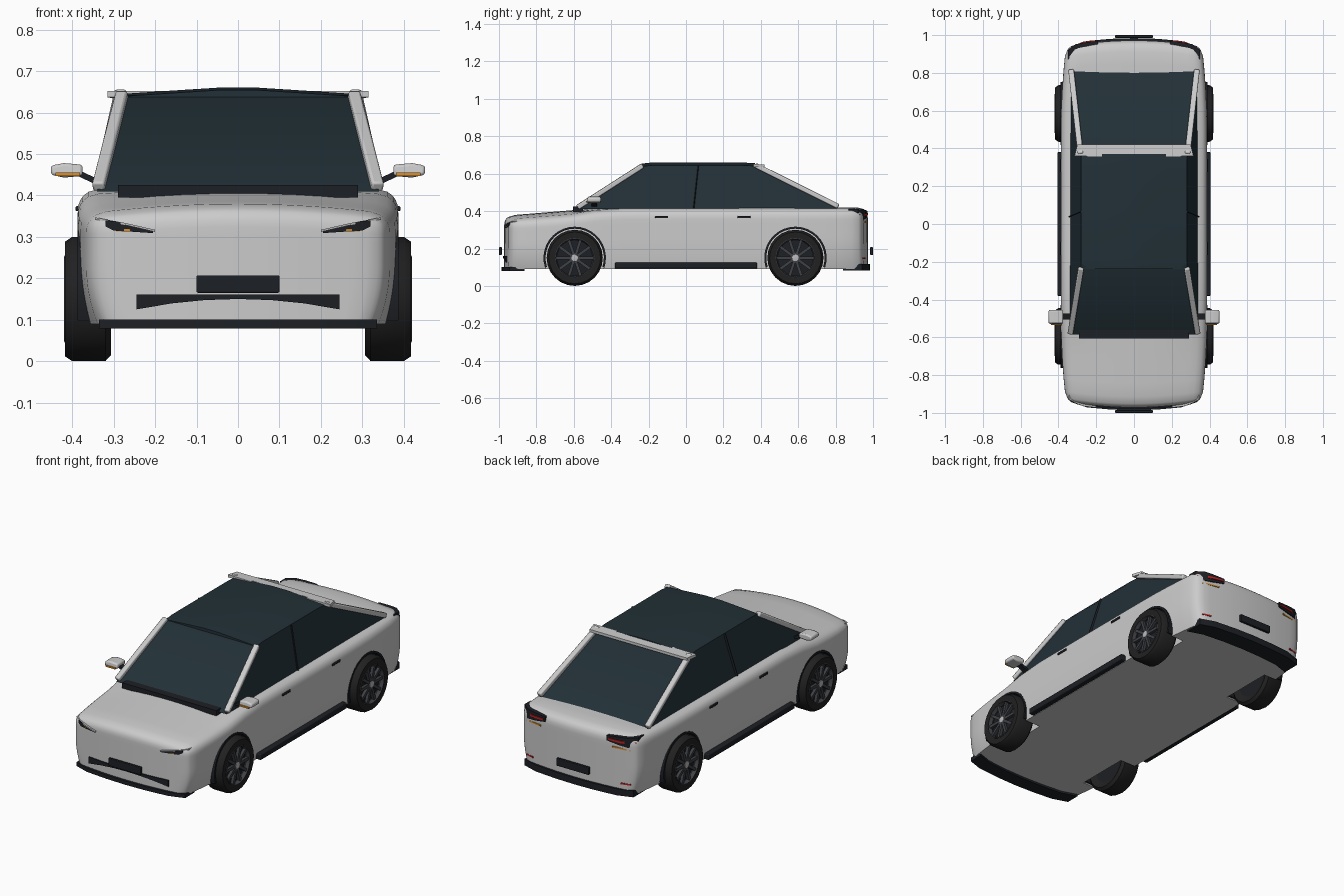
import bpy, bmesh, math
from mathutils import Vector

if "Cube" in bpy.data.objects:
    bpy.data.objects.remove(bpy.data.objects["Cube"])


def material(name, *rgb):
    m = bpy.data.materials.new(name)
    m.diffuse_color = (*rgb, 1)
    m.use_nodes = True
    m.node_tree.nodes["Principled BSDF"].inputs["Base Color"].default_value = m.diffuse_color
    return m


PAINT = material("paint", .78, .78, .77)
GLASS = material("glass", .016, .03, .038)
BLACK = material("black", .012, .014, .018)
RUBBER = material("rubber", .015, .015, .016)
ALLOY = material("alloy", .05, .052, .06)
SILVER = material("silver", .5, .5, .52)
RED = material("red", .5, .015, .015)
AMBER = material("amber", .7, .28, .03)


def finish(name, bm, mat, bevel=0, smooth=35):
    bmesh.ops.remove_doubles(bm, verts=bm.verts, dist=1e-5)
    bmesh.ops.recalc_face_normals(bm, faces=bm.faces)
    me = bpy.data.meshes.new(name)
    bm.to_mesh(me)
    bm.free()
    ob = bpy.data.objects.new(name, me)
    bpy.context.collection.objects.link(ob)
    me.materials.append(mat)
    if bevel:
        b = ob.modifiers.new("bevel", 'BEVEL')
        b.width, b.segments = bevel, 2
    shade(ob, smooth)
    return ob


def activate(ob):
    bpy.ops.object.select_all(action='DESELECT')
    ob.select_set(True)
    bpy.context.view_layer.objects.active = ob


def shade(ob, deg):
    activate(ob)
    bpy.ops.object.shade_smooth_by_angle(angle=math.radians(deg))


def loft(name, rings, mat, bevel=0, caps=True):
    """Join rings of equal length with quads."""
    bm = bmesh.new()
    vs = [[bm.verts.new(p) for p in r] for r in rings]
    n = len(rings[0])
    for a, b in zip(vs, vs[1:]):
        for i in range(n):
            bm.faces.new((a[i], a[(i + 1) % n], b[(i + 1) % n], b[i]))
    if caps:
        bm.faces.new(vs[0])
        bm.faces.new(vs[-1])
    return finish(name, bm, mat, bevel)


def box(name, lo, hi, mat, bevel=0):
    (x0, y0, z0), (x1, y1, z1) = lo, hi
    return loft(name, [[(x0, y0, z), (x1, y0, z), (x1, y1, z), (x0, y1, z)] for z in (z0, z1)], mat, bevel)


def mbox(name, sx, lo, hi, mat, bevel=0):
    return box(name, (sx * lo[0], *lo[1:]), (sx * hi[0], *hi[1:]), mat, bevel)


def beam(name, a, b, w, d, mat, bevel=0):
    a, b = Vector(a), Vector(b)
    q = (b - a).to_track_quat('Z', 'Y')
    cs = [(-w, -d), (w, -d), (w, d), (-w, d)]
    return loft(name, [[p + q @ Vector((x / 2, y / 2, 0)) for x, y in cs] for p in (a, b)], mat, bevel)


def lathe(name, prof, sx, y, z, mat, seg=24):
    """Spin a closed (x, radius) profile around a wheel axle."""
    angs = [2 * math.pi * i / seg for i in range(seg + 1)]
    return loft(name, [[(sx * x, y + r * math.cos(t), z + r * math.sin(t)) for x, r in prof] for t in angs],
                mat, caps=False)


def end_y(x):
    """Distance of the nose or tail surface from the middle."""
    x = abs(x)
    return .972 - .035 * (x / .38) ** 2 - 8 * max(0, x - .29) ** 2


def strip(name, cols, end, out, depth, mat, sx=1):
    """Panel that follows the nose (-1) or tail (1); cols are x, low z, high z."""
    rings = []
    for x, a, b in cols:
        y = end_y(x) + out
        rings.append([(sx * x, end * yy, zz) for yy, zz in ((y, a), (y, b), (y - depth, b), (y - depth, a))])
    return loft(name, rings, mat)


# Body shell: rounded box, tapered and bowed at both ends
bm = bmesh.new()
bmesh.ops.create_cube(bm, size=2)
bmesh.ops.subdivide_edges(bm, edges=bm.edges[:], cuts=17, use_grid_fill=True)
H, R = Vector((.387, .972, .165)), .05
for v in bm.verts:
    p = Vector([h * math.sin(c * math.pi / 2) for h, c in zip(H, v.co)])
    q = Vector([max(-h + R, min(h - R, c)) for h, c in zip(H, p)])
    if p.z < 0:
        q.z = p.z
    if (p - q).length > 1e-6:
        p = q + (p - q).normalized() * min(R, max(abs(c) for c in p - q))
    x, y, z = p.x, p.y, p.z + .255
    e = max(0, (abs(y) - .5) / .47)
    x *= 1 - .07 * e * e
    x *= 1 - (.03 + .05 * e) * max(0, (.26 - z) / .17) ** 2
    hood = max(0, (-.42 - y) / .55)
    top = .42 - .045 * hood - (.006 + .02 * min(1, hood * 3)) * (x / .38) ** 2
    z = .09 + (z - .09) * (top - .09) / .33
    y -= math.copysign(.035 * (x / .38) ** 2 * e, y)
    v.co = (x, y, z)
body = finish("body_shell", bm, PAINT)

# Wheel wells cut out of the body
AXLES = {"front": -.595, "rear": .585}
for sx in (1, -1):
    for y in AXLES.values():
        cut = lathe("well_cutter", [(.28, 0), (.28, .165), (.5, .165), (.5, 0)], sx, y, .15, BLACK, 32)
        cut.hide_render = True
        mod = body.modifiers.new("well", 'BOOLEAN')
        mod.operation, mod.solver, mod.object = 'DIFFERENCE', 'EXACT', cut
        activate(body)
        bpy.ops.object.modifier_apply(modifier=mod.name)
        bpy.data.objects.remove(cut)
shade(body, 35)

# Wheels and black arch liners
for sx in (1, -1):
    for nm, y in AXLES.items():
        side = nm + ("_right" if sx > 0 else "_left")
        lathe(side + "_tyre", [(.32, .1), (.306, .135), (.32, .15), (.4, .15), (.418, .138), (.416, .106),
                               (.405, .1)], sx, y, .15, RUBBER)
        lathe(side + "_rim", [(.32, 0), (.32, .101), (.392, .101), (.396, 0)], sx, y, .15, BLACK)
        lathe(side + "_rim_lip", [(.39, .1), (.418, .106), (.42, .102), (.4, .096)], sx, y, .15, ALLOY)
        lathe(side + "_hub", [(.38, 0), (.38, .024), (.415, .018), (.418, 0)], sx, y, .15, SILVER, 12)
        for i in range(10):
            t = 2 * math.pi * i / 10
            c, s = math.cos(t), math.sin(t)
            beam(side + "_spoke", (sx * .405, y + .015 * c, .15 + .015 * s),
                 (sx * .405, y + .1 * c, .15 + .1 * s), .016, .016, ALLOY)
        arc = [math.radians(-18 + 216 * i / 20) for i in range(21)]
        loft(side + "_arch", [[(sx * x, y + r * math.cos(t), .15 + r * math.sin(t)) for x, r in
                               ((.285, .167), (.388, .167), (.388, .156), (.285, .156))] for t in arc], BLACK)

# Glass cabin and crowned roof panel
loft("cabin_glass", [[(-.34, -.585, .41), (.34, -.585, .41), (.335, .82, .41), (-.335, .82, .41)],
                     [(-.28, -.23, .642), (.28, -.23, .642), (.28, .37, .642), (-.28, .37, .642)]], GLASS)
roof = [(-.282, .636), (-.28, .645), (-.16, .653), (-.05, .66), (.05, .66), (.16, .653), (.28, .645), (.282, .636)]
loft("roof_panel", [[(x, y, z - d) for x, z in roof] for y, d in
                    ((-.237, .006), (-.18, 0), (.3, 0), (.37, .004))], GLASS)
box("windscreen_cowl", (-.29, -.605, .395), (.29, -.55, .425), BLACK)

# Roof spoiler
spoiler = [(-.315, .36), (-.17, .357), (-.17, .37), (.17, .37), (.17, .357), (.315, .36), (.3, .42), (-.3, .42)]
loft("roof_spoiler", [[(x, y, z - .05 * (y - .36)) for x, y in spoiler] for z in (.637, .652)], PAINT)

# Bumpers, grille and number plate blanks
xs = [-.335, -.25, -.12, 0, .12, .25, .335]
strip("front_splitter", [(x, .079, .1) for x in xs], -1, .014, .08, BLACK)
strip("rear_bumper", [(x, .082, .118) for x in xs], 1, .012, .1, BLACK)
strip("front_grille", [(x, .125 + .025 * max(0, 1 - (x / .245) ** 2), .161)
                       for x in (-.245, -.16, -.08, 0, .08, .16, .245)], -1, .006, .03, BLACK)
for nm, s in (("front", -1), ("rear", 1)):
    box(nm + "_plate", (-.1, s * .985, .165), (.1, s * 1.0, .207), BLACK, .003)

for sx in (1, -1):
    side = "right" if sx > 0 else "left"
    # Pillars and window divider
    beam(side + "_front_pillar", (sx * .337, -.58, .42), (sx * .28, -.232, .643), .03, .026, PAINT, .006)
    beam(side + "_rear_pillar", (sx * .333, .815, .425), (sx * .283, .37, .646), .03, .026, PAINT, .006)
    beam(side + "_window_divider", (sx * .339, .04, .415), (sx * .281, .065, .642), .006, .014, BLACK)
    # Sill and door handles
    mbox(side + "_sill", sx, (.36, -.38, .092), (.406, .38, .125), BLACK, .005)
    for y in (-.13, .31):
        mbox(side + "_door_handle", sx, (.375, y - .035, .362), (.392, y + .035, .374), BLACK, .003)
    # Door mirror
    loft(side + "_mirror", [[(sx * x, y, z) for y, z in ((-.53, a), (-.455, a), (-.455, b), (-.525, b))]
                            for x, a, b in ((.375, .447, .474), (.42, .443, .478), (.452, .45, .472))],
         PAINT, .007)
    mbox(side + "_mirror_indicator", sx, (.382, -.535, .447), (.44, -.515, .455), AMBER)
    beam(side + "_mirror_arm", (sx * .33, -.49, .428), (sx * .39, -.49, .456), .03, .014, BLACK)
    # Headlights
    strip(side + "_headlight", [(.205, .309, .314), (.25, .312, .326), (.3, .315, .338), (.32, .325, .34)],
          -1, .006, .03, BLACK, sx)
    strip(side + "_headlight_brow", [(.2, .312, .317), (.27, .328, .333), (.345, .342, .347)],
          -1, .01, .03, SILVER, sx)
    strip(side + "_front_indicator", [(.26, .313, .319), (.345, .313, .319)], -1, .01, .03, AMBER, sx)
    # Tail lights
    strip(side + "_tail_light", [(.19, .372, .4), (.26, .36, .405), (.31, .354, .408), (.35, .35, .41)],
          1, .006, .05, BLACK, sx)
    strip(side + "_tail_light_strip", [(.2, .38, .389), (.27, .375, .387), (.345, .37, .385)],
          1, .011, .03, RED, sx)
    strip(side + "_rear_indicator", [(.22, .338, .346), (.32, .336, .344)], 1, .006, .03, AMBER, sx)
    strip(side + "_reflector", [(.27, .145, .153), (.32, .145, .153)], 1, .006, .03, RED, sx)
